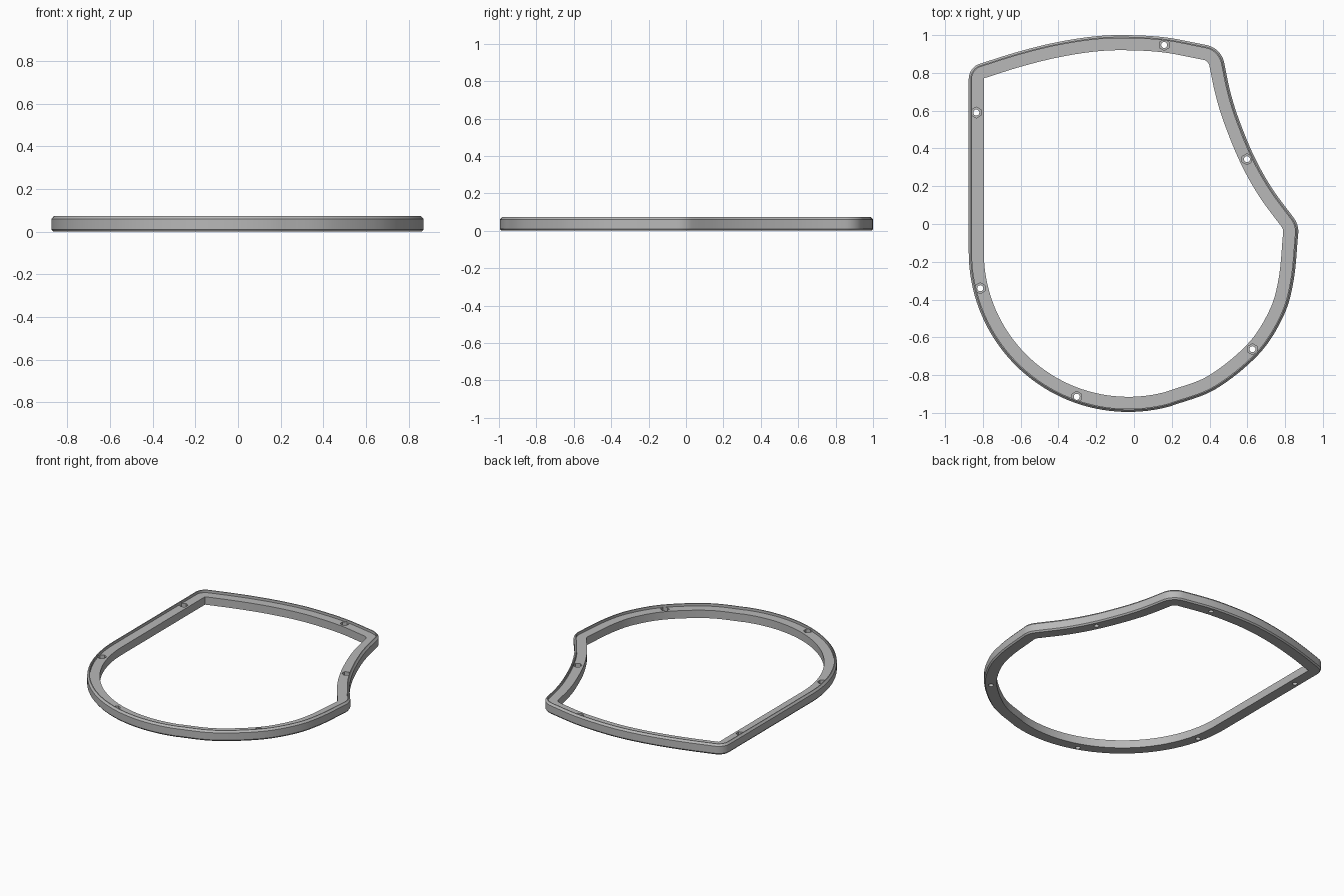
import bpy, bmesh
from math import cos, sin, radians
from mathutils import Vector, Matrix

cube = bpy.data.objects.get("Cube")
if cube:
    bpy.data.objects.remove(cube, do_unlink=True)

grey = bpy.data.materials.new("plain_grey")
grey.use_nodes = True
grey.diffuse_color = (0.48, 0.48, 0.48, 1)
grey.node_tree.nodes["Principled BSDF"].inputs["Base Color"].default_value = grey.diffuse_color


def arc(cx, cy, r, start, end, steps):
    angles = [radians(start + (end - start) * i / steps) for i in range(steps + 1)]
    return [Vector((cx + r * cos(a), cy + r * sin(a))) for a in angles]


def spline(points, steps=8):
    """Smooth run through the points, without its two end points."""
    p = [Vector(q) for q in points]
    p = [2 * p[0] - p[1]] + p + [2 * p[-1] - p[-2]]
    run = []
    for a, b, c, d in zip(p, p[1:], p[2:], p[3:]):
        for i in range(steps):
            t = i / steps
            run.append(0.5 * (2 * b + (c - a) * t + (2 * a - 5 * b + 4 * c - d) * t ** 2
                              + (3 * b - a - 3 * c + d) * t ** 3))
    return run[1:]


def mesh_object(name, bm):
    bmesh.ops.recalc_face_normals(bm, faces=bm.faces)
    mesh = bpy.data.meshes.new(name)
    bm.to_mesh(mesh)
    bm.free()
    mesh.materials.append(grey)
    obj = bpy.data.objects.new(name, mesh)
    bpy.context.collection.objects.link(obj)
    return obj


# Outline, counter-clockwise: rounded corners and front bowl joined by smooth runs
side_corner = arc(0.75, -0.04, 0.12, -5, 36, 8)
back_corner = arc(0.36, 0.83, 0.12, 10, 76, 12)
sharp_corner = arc(-0.79, 0.768, 0.085, 114, 180, 10)
bowl = arc(-0.03, -0.15, 0.845, 180, 285, 40)
outline = (
    side_corner
    + spline([side_corner[-1], (0.73, 0.19), (0.635, 0.36), (0.555, 0.555), (0.51, 0.7), back_corner[0]])
    + back_corner
    + spline([back_corner[-1], (0.165, 0.988), (-0.05, 1.0), (-0.22, 0.992), (-0.42, 0.96),
              (-0.62, 0.91), sharp_corner[0]])
    + sharp_corner + bowl
    + spline([bowl[-1], (0.43, -0.875), (0.66, -0.69), (0.79, -0.49), (0.845, -0.3), side_corner[0]]))

# Inward directions along the outline
count = len(outline)
inward = []
for i in range(count):
    along = (outline[(i + 1) % count] - outline[i - 1]).normalized()
    inward.append(Vector((-along.y, along.x)))

# Frame: chamfered section with a raised outer lip, as (inset, height)
section = [(0.008, 0), (0, 0.01), (0, 0.06), (0.011, 0.073), (0.017, 0.073),
           (0.017, 0.055), (0.08, 0.055), (0.08, 0)]
bm = bmesh.new()
rings = [[bm.verts.new((*(p + n * inset), z)) for p, n in zip(outline, inward)]
         for inset, z in section]
for k, ring in enumerate(rings):
    other = rings[(k + 1) % len(rings)]
    for i in range(count):
        j = (i + 1) % count
        bm.faces.new((ring[i], ring[j], other[j], other[i]))
frame = mesh_object("frame", bm)

# Screw holes: a hexagonal pocket above a round bore
holes = [(-0.835, 0.59), (-0.814, -0.34), (-0.303, -0.915),
         (0.627, -0.663), (0.598, 0.343), (0.16, 0.948)]


def cut(name, sides, radius, bottom, top):
    bm = bmesh.new()
    for x, y in holes:
        bmesh.ops.create_cone(bm, cap_ends=True, segments=sides, radius1=radius, radius2=radius,
                              depth=top - bottom,
                              matrix=Matrix.Translation((x, y, (top + bottom) / 2)))
    cutter = mesh_object(name, bm)
    cutter.hide_render = True
    mod = frame.modifiers.new(name, "BOOLEAN")
    mod.operation = "DIFFERENCE"
    mod.solver = "EXACT"
    mod.object = cutter
    bpy.ops.object.modifier_apply(modifier=mod.name)
    bpy.data.objects.remove(cutter, do_unlink=True)


bpy.ops.object.select_all(action="DESELECT")
frame.select_set(True)
bpy.context.view_layer.objects.active = frame
cut("hex_pocket_cutter", 6, 0.029, 0.03, 0.06)
cut("bore_cutter", 24, 0.016, -0.02, 0.07)
bpy.ops.object.shade_smooth_by_angle(angle=radians(25))
